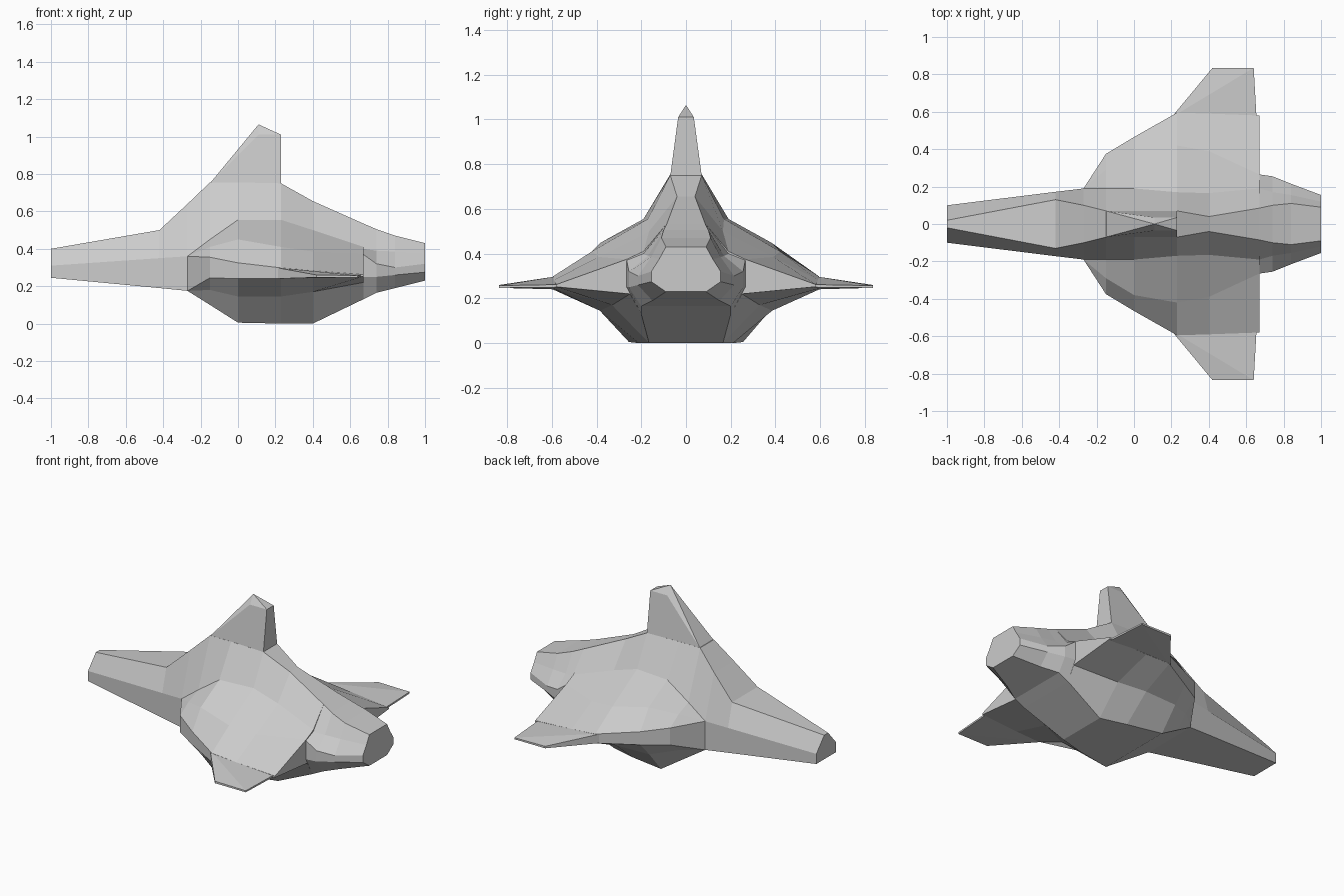
import bpy
import bmesh

default_cube = bpy.data.objects.get("Cube")
if default_cube:
    bpy.data.objects.remove(default_cube, do_unlink=True)

# Single grey paint for the whole craft
paint = bpy.data.materials.new("light_grey_paint")
paint.use_nodes = True
grey = (0.6, 0.6, 0.6, 1)
paint.diffuse_color = grey
paint.node_tree.nodes["Principled BSDF"].inputs["Base Color"].default_value = grey


def finish(name, bm):
    """Clean the mesh and add it to the scene with flat shading."""
    bmesh.ops.remove_doubles(bm, verts=bm.verts, dist=0.0005)
    bmesh.ops.recalc_face_normals(bm, faces=bm.faces)
    mesh = bpy.data.meshes.new(name)
    bm.to_mesh(mesh)
    bm.free()
    mesh.materials.append(paint)
    part = bpy.data.objects.new(name, mesh)
    bpy.context.collection.objects.link(part)
    return part


def loft(name, stations):
    """Skin half sections, listed top to bottom as (y, z), mirrored across y."""
    bm = bmesh.new()
    rings = []
    for x, half in stations:
        outline = half + [(-y, z) for y, z in reversed(half)]
        rings.append([bm.verts.new((x, y, z)) for y, z in outline])
    for ring, following in zip(rings, rings[1:]):
        for i in range(len(ring)):
            j = (i + 1) % len(ring)
            bm.faces.new((ring[i], ring[j], following[j], following[i]))
    bm.faces.new(rings[0])
    bm.faces.new(rings[-1])
    return finish(name, bm)


def convex_solid(name, points):
    """Wrap a simple faceted solid around its corner points."""
    bm = bmesh.new()
    for point in points:
        bm.verts.new(point)
    result = bmesh.ops.convex_hull(bm, input=bm.verts)
    unused = [v for v in result["geom_interior"] if isinstance(v, bmesh.types.BMVert)]
    bmesh.ops.delete(bm, geom=unused, context="VERTS")
    return finish(name, bm)


# Nose boom, joining the hull at its upright shoulder
upper_joint, lower_joint = (.19, .36), (.19, .175)
loft("nose_boom", [
    (-1, [(.02, .4), (.1, .31), (.1, .245)]),
    (-.42, [(.13, .5), (.172, .35), (.172, .19)]),
    (-.27, [(.1, .64), upper_joint, lower_joint]),
])

# Hull: ridge, shoulder, flank, upper chine, lower chine, bilge, keel
loft("hull", [
    (-.27, [(.1, .64)] + [upper_joint] * 3 + [lower_joint] * 3),
    (-.15, [(.07, .755), (.19, .45), (.29, .41), (.375, .355),
            (.375, .245), (.29, .18), (.22, .1)]),
    (0, [(.07, .755), (.19, .555), (.38, .45), (.465, .325),
         (.465, .24), (.375, .145), (.255, .005)]),
    (.23, [(.07, .75), (.17, .555), (.42, .41), (.595, .298),
           (.595, .24), (.385, .145), (.21, 0)]),
    (.4, [(.04, .655), (.165, .5), (.39, .385), (.59, .283),
          (.59, .243), (.33, .17), (.165, 0)]),
    (.67, [(.085, .535), (.19, .41), (.265, .375), (.58, .262),
           (.58, .252), (.25, .22), (.2, .13)]),
])

# Tail section tapering to the flat engine face
loft("tail", [
    (.67, [(.085, .535), (.19, .4), (.265, .37), (.265, .25), (.2, .13)]),
    (.74, [(.1, .505), (.17, .39), (.255, .32), (.255, .25), (.2, .165)]),
    (.84, [(.11, .47), (.155, .385), (.215, .3), (.215, .26), (.15, .19)]),
    (1, [(.09, .43), (.12, .375), (.155, .32), (.155, .275), (.09, .23)]),
])

# Thin swept wing tips on both sides
for side, label in ((1, "back"), (-1, "front")):
    convex_solid(label + "_wing", [
        (x, side * y, z)
        for x, y, bottom, top in (
            (.2, .57, .24, .3),
            (.42, .835, .247, .26),
            (.64, .835, .247, .257),
            (.655, .57, .25, .262),
        )
        for z in (bottom, top)
    ])

# Dorsal fin with a small peaked cap
fin_points = [(.11, 0, 1.065)]
for side in (-1, 1):
    fin_points += [
        (-.15, side * .07, .75),
        (.23, side * .07, .75),
        (.11, side * .035, 1.01),
        (.23, side * .035, 1.01),
    ]
convex_solid("dorsal_fin", fin_points)
